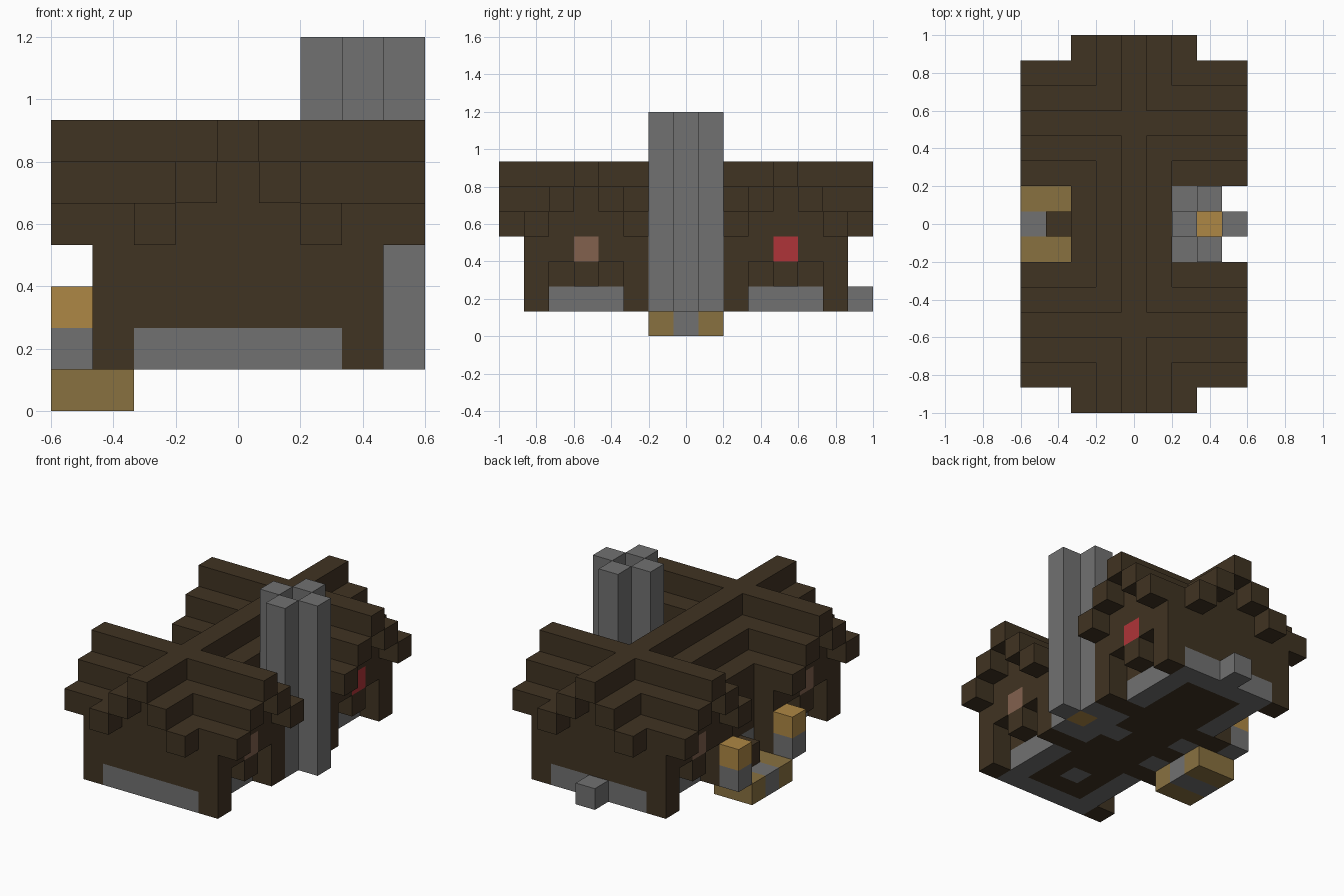
import bpy
import bmesh
from math import radians
from mathutils import Vector

cube = bpy.data.objects.get("Cube")
if cube:
    bpy.data.objects.remove(cube, do_unlink=True)

S = 2 / 15  # block size


def material(name, rgb):
    m = bpy.data.materials.new(name)
    m.use_nodes = True
    m.diffuse_color = (*rgb, 1)
    m.node_tree.nodes["Principled BSDF"].inputs["Base Color"].default_value = (*rgb, 1)
    return m


timber = material("dark timber", (0.051, 0.033, 0.016))
stone = material("grey stone", (0.165, 0.165, 0.165))
straw = material("golden straw", (0.423, 0.242, 0.058))
plank = material("olive plank", (0.25, 0.165, 0.051))
clay = material("dusty clay", (0.223, 0.12, 0.076))
red = material("red", (0.429, 0.034, 0.04))

blocks = {}  # block position -> part name
finish = {}  # part name -> material


def fill(part, mat, xs, ys, zs):
    """Claim a box of blocks for a part; later parts replace earlier ones."""
    finish[part] = mat
    for x in xs:
        for y in ys:
            for z in zs:
                blocks[x, y, z] = part


def span(a, b):
    return range(a, b + 1)


def roof_level(x, y):
    """Height of the crossed stepped gables, or None outside the roof."""
    step = min(abs(x), abs(abs(y) - 4))
    if step > 2:
        return None
    return 6 - step


# Roof shell, with the walls filled up to it
for x in span(-4, 4):
    for y in span(-7, 7):
        top = roof_level(x, y)
        if top is None:
            continue
        if abs(x) <= 2 and abs(y) <= 6:
            fill("walls", timber, [x], [y], range(1, top))
        if abs(x) == 3:
            fill("side_gables", timber, [x], [y], range(4, top))
        fill("roof", timber, [x], [y], [top])

# Side bays: posts, window beams and sills
for x in (-3, 3):
    for side in (-1, 1):
        for y in (2, 6):
            fill("posts", timber, [x], [side * y], span(1, 3))
        for y in (3, 5):
            fill("window_beams", timber, [x], [side * y], [3])
        fill("window_sills", timber, [x], [side * 4], [2])
        fill("windows", clay, [x], [side * 4], [3])
fill("red_window", red, [3], [4], [3])

# Stone footing around the base
for side in (-1, 1):
    fill("footing", stone, span(-2, 2), [side * 6], [1])
    for x in (-2, 2):
        fill("footing", stone, [x], [side * y for y in span(3, 5)], [1])
    fill("footing", stone, [-2], [side], [1])
fill("footing", stone, [0], [-4], [1])
fill("back_step", stone, [0], [7], [1])

# Chimney: four flue columns around a fire, stone behind
fill("hearth", stone, [1], [0], [1])
fill("chimney", stone, [2], span(-1, 1), span(1, 4))
for x, y in ((2, 0), (4, 0), (3, -1), (3, 1)):
    fill("chimney", stone, [x], [y], span(1, 8))
fill("fire", straw, [3], [0], [1])

# Porch and door step, flanked by lamp stands
fill("porch", plank, span(-4, -3), [-1, 1], [0])
fill("porch_path", stone, span(-4, -3), [0], [0])
fill("door_step", timber, [-3], [0], [1])
fill("lamp_stands", stone, [-4], [-2, 2], [1])
fill("lamps", straw, [-4], [-2, 2], [2])

# Turn each part into a mesh of its exposed faces
AXES = [Vector(v) for v in ((1, 0, 0), (0, 1, 0), (0, 0, 1))]


def build(part):
    bm = bmesh.new()
    for cell in [c for c, p in blocks.items() if p == part]:
        centre = Vector(cell) + Vector((0, 0, 0.5))
        for a in range(3):
            for sign in (-1, 1):
                n = AXES[a] * sign
                if tuple(int(c) for c in Vector(cell) + n) in blocks:
                    continue
                u = AXES[(a + 1) % 3]
                v = n.cross(u)
                corners = (u + v, v - u, -u - v, u - v)
                bm.faces.new([bm.verts.new((centre + (n + c) / 2) * S) for c in corners])
    bmesh.ops.remove_doubles(bm, verts=bm.verts, dist=S / 100)
    bmesh.ops.dissolve_limit(bm, angle_limit=radians(1), verts=bm.verts, edges=bm.edges)
    mesh = bpy.data.meshes.new(part)
    bm.to_mesh(mesh)
    bm.free()
    mesh.materials.append(finish[part])
    bpy.context.collection.objects.link(bpy.data.objects.new(part, mesh))


for part in finish:
    build(part)
